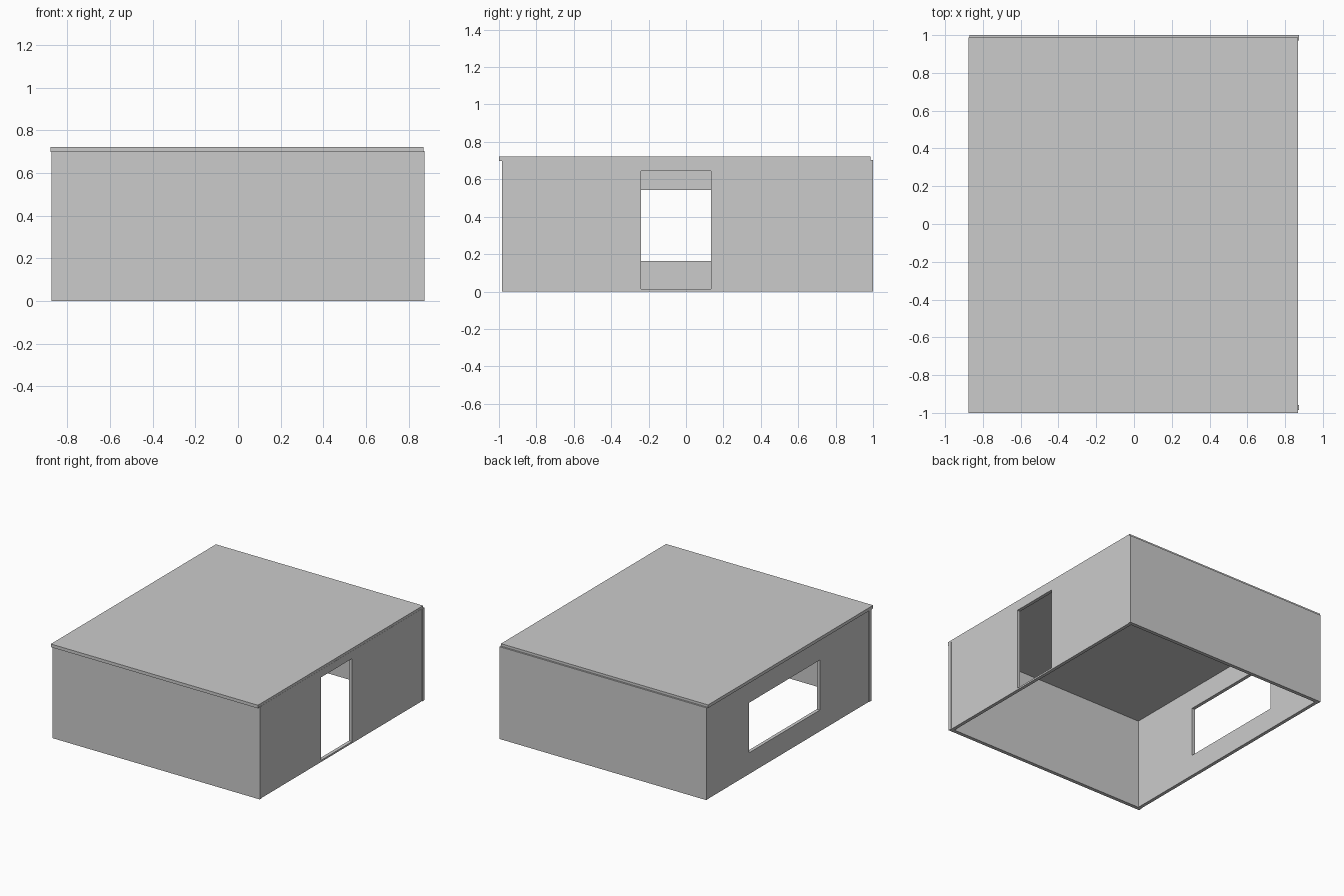
import bpy

if "Cube" in bpy.data.objects:
    bpy.data.objects.remove(bpy.data.objects["Cube"])


def box(name, x, y, z):
    """Axis-aligned box from (min, max) ranges."""
    bpy.ops.mesh.primitive_cube_add(size=1)
    ob = bpy.context.object
    ob.name = name
    ob.location = [(a + b) / 2 for a, b in (x, y, z)]
    ob.scale = [b - a for a, b in (x, y, z)]
    bpy.ops.object.transform_apply(location=True, rotation=True, scale=True)
    return ob


def cut_opening(wall, name, x, y, z):
    """Cut a rectangular opening through a wall."""
    cutter = box(name, x, y, z)
    cutter.hide_render = True
    mod = wall.modifiers.new("opening", "BOOLEAN")
    mod.operation = "DIFFERENCE"
    mod.solver = "EXACT"
    mod.object = cutter
    bpy.context.view_layer.objects.active = wall
    bpy.ops.object.modifier_apply(modifier=mod.name)
    bpy.data.objects.remove(cutter, do_unlink=True)


WALL_Z = (0, 0.703)
SIDE_Y = (-0.957, 0.985)

# Front and back walls run the full width
box("front_wall", (-0.873, 0.873), (-0.985, -0.957), WALL_Z)
box("back_wall", (-0.871, 0.873), (0.972, 1.0), WALL_Z)

# Left wall with a wide window
left = box("left_wall", (-0.869, -0.843), SIDE_Y, WALL_Z)
cut_opening(left, "window_cutter", (-1, -0.7), (-0.37, 0.485), (0.162, 0.543))

# Right wall with a doorway above a low sill
right = box("right_wall", (0.843, 0.869), SIDE_Y, WALL_Z)
cut_opening(right, "door_cutter", (0.7, 1), (-0.24, 0.133), (0.013, 0.645))

# Flat roof slab, overhanging the front slightly
box("roof", (-0.877, 0.868), (-1.0, 0.987), (0.698, 0.722))
